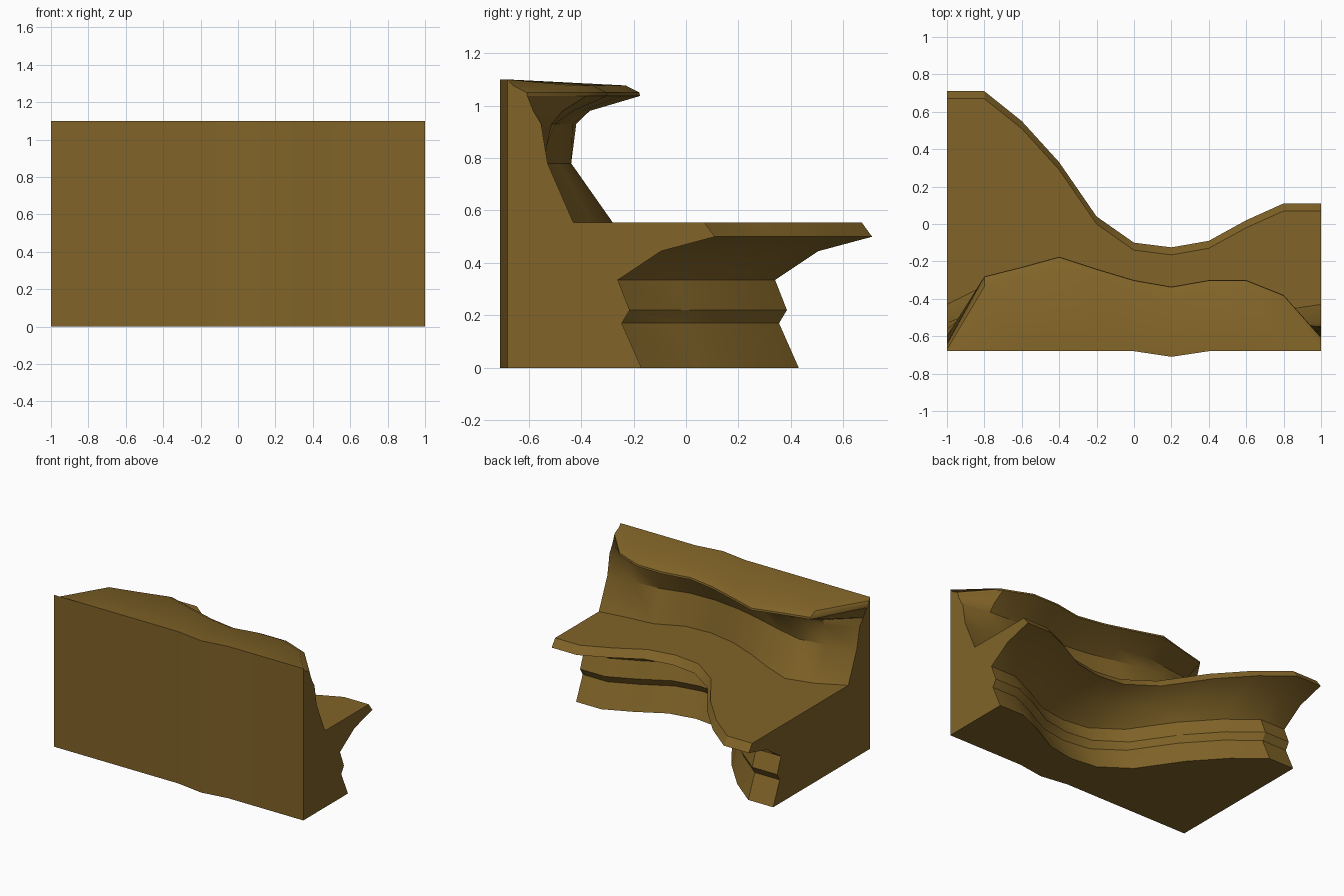
import bpy, bmesh, math

if "Cube" in bpy.data.objects:
    bpy.data.objects.remove(bpy.data.objects["Cube"], do_unlink=True)

rock = bpy.data.materials.new("brown rock")
rock.use_nodes = True
COLOUR = (0.22, 0.127, 0.021, 1)
rock.diffuse_color = COLOUR
rock.node_tree.nodes["Principled BSDF"].inputs["Base Color"].default_value = COLOUR

# Shapes along x, one value per station from -1 to 1
LEDGE = [.71, .71, .55, .33, .04, -.10, -.125, -.09, .02, .11, .11]
WALL = [-.43, -.33, -.28, -.36, -.46, -.54, -.58, -.57, -.48, -.46, -.43]
LIP = [-.64, -.28, -.23, -.175, -.24, -.30, -.335, -.30, -.30, -.38, -.605]
# Lower cliff section: y relative to the ledge tip, and z
LOWER = [(-.28, 0), (-.355, .17), (-.325, .22), (-.37, .335),
         (-.205, .445), (0, .5), (-.04, .555)]


def section(i):
    """Closed cliff outline (y, z) at station i."""
    front = -.71 if i == 6 else -.68
    wall, lip = WALL[i], LIP[i]
    mid = .6 * wall - .27
    under = .5 * lip - .28
    pts = [(front, 0)] + [(LEDGE[i] + y, z) for y, z in LOWER]
    pts += [(wall, .555), (mid, .78), (mid + .45 * (under - mid), .93),
            (under, .98), (lip, 1.037), (lip - .003, 1.05),
            (max(lip - .055, -.67), 1.077), (front, 1.1)]
    return pts


# Cliff: sections joined along x and capped at both ends
bm = bmesh.new()
rings = [[bm.verts.new((-1 + .2 * i, y, z)) for y, z in section(i)]
         for i in range(len(LEDGE))]
for a, b in zip(rings, rings[1:]):
    for k in range(len(a)):
        n = (k + 1) % len(a)
        bm.faces.new((a[k], a[n], b[n], b[k]))
bm.faces.new(rings[0])
bm.faces.new(rings[-1])
bmesh.ops.recalc_face_normals(bm, faces=bm.faces)
mesh = bpy.data.meshes.new("cliff")
bm.to_mesh(mesh)
bm.free()
mesh.materials.append(rock)
cliff = bpy.data.objects.new("cliff", mesh)
bpy.context.collection.objects.link(cliff)

# Smooth along the cliff, sharp at its ledges
bpy.context.view_layer.objects.active = cliff
cliff.select_set(True)
bpy.ops.object.shade_smooth_by_angle(angle=math.radians(30))
